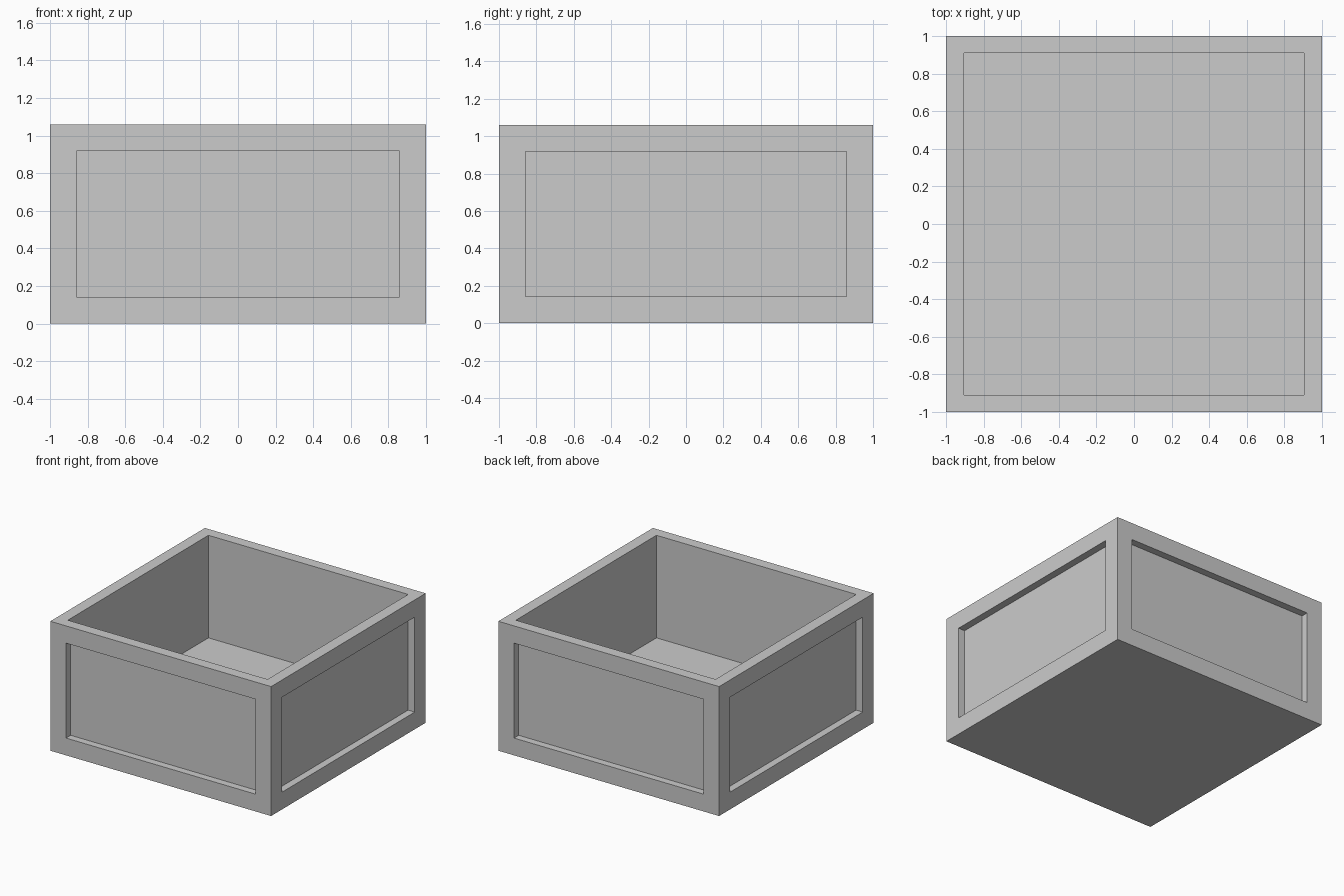
import bpy, bmesh
from mathutils import Matrix, Vector

if "Cube" in bpy.data.objects:
    bpy.data.objects.remove(bpy.data.objects["Cube"])

HEIGHT = 1.06
FRAME = 0.2            # frame width around each side panel
RECESS = 0.06          # depth of the side panels
FLOOR = 0.22           # height of the inside floor
INNER_X, INNER_Y = 0.905, 0.91


def sink(bm, face, offset):
    """Extrude one face straight along the offset, into the body."""
    new = bmesh.ops.extrude_discrete_faces(bm, faces=[face])["faces"][0]
    bmesh.ops.translate(bm, verts=new.verts, vec=offset)
    return new


# Outer block
bm = bmesh.new()
bmesh.ops.create_cube(bm, size=1, matrix=Matrix.Translation((0, 0, HEIGHT / 2))
                      @ Matrix.Diagonal((2, 2, HEIGHT, 1)))
bm.normal_update()
sides = [f for f in bm.faces if abs(f.normal.z) < 0.5]
top = next(f for f in bm.faces if f.normal.z > 0.5)

# Recessed panel on each of the four sides
for face in sides:
    normal = face.normal.copy()
    bmesh.ops.inset_individual(bm, faces=[face], thickness=FRAME)
    sink(bm, face, -normal * RECESS)

# Open cavity inside the rim
bmesh.ops.inset_individual(bm, faces=[top], thickness=0.09)
for v in top.verts:
    v.co.x = INNER_X if v.co.x > 0 else -INNER_X
    v.co.y = INNER_Y if v.co.y > 0 else -INNER_Y
sink(bm, top, Vector((0, 0, FLOOR - HEIGHT)))

bmesh.ops.recalc_face_normals(bm, faces=bm.faces)
mesh = bpy.data.meshes.new("planter_box")
bm.to_mesh(mesh)
bm.free()
bpy.context.collection.objects.link(bpy.data.objects.new("planter_box", mesh))
